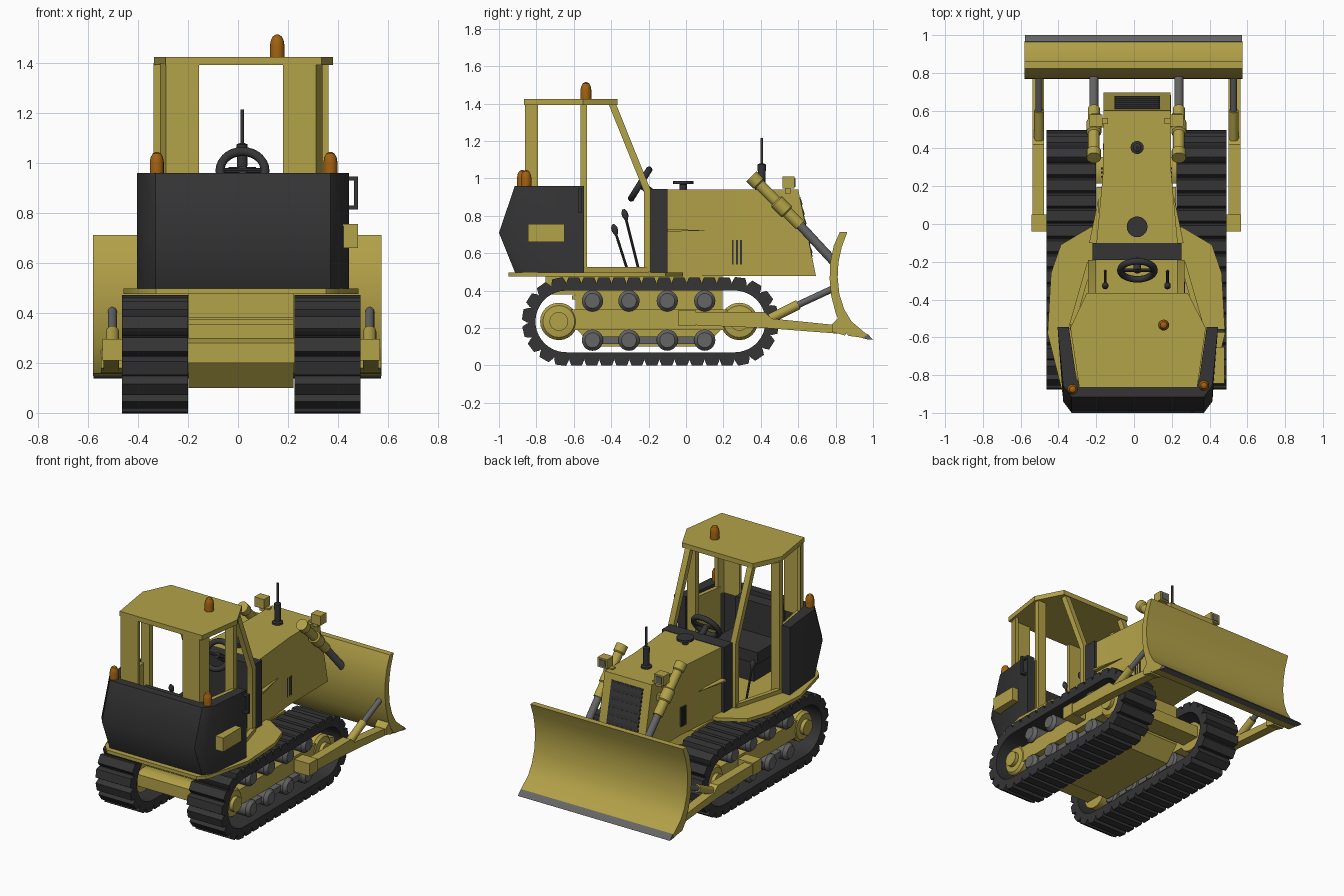
import bpy, bmesh, math
from mathutils import Vector

if "Cube" in bpy.data.objects:
    bpy.data.objects.remove(bpy.data.objects["Cube"])

C = 0.0125  # centre line of the machine


def material(name, rgb):
    m = bpy.data.materials.new(name)
    m.diffuse_color = (*rgb, 1)
    m.use_nodes = True
    m.node_tree.nodes["Principled BSDF"].inputs["Base Color"].default_value = m.diffuse_color
    return m


YEL = material("yellow_paint", (0.45, 0.36, 0.065))
DARK = material("dark_rubber", (0.035, 0.035, 0.037))
STEEL = material("steel", (0.13, 0.13, 0.13))
AMBER = material("amber", (0.36, 0.12, 0.005))


def mesh(name, verts, faces, mat, angle=32):
    me = bpy.data.meshes.new(name)
    me.from_pydata([tuple(v) for v in verts], [], faces)
    bm = bmesh.new()
    bm.from_mesh(me)
    bmesh.ops.recalc_face_normals(bm, faces=bm.faces)
    bm.to_mesh(me)
    bm.free()
    me.polygons.foreach_set("use_smooth", [True] * len(me.polygons))
    me.set_sharp_from_angle(angle=math.radians(angle))
    me.materials.append(mat)
    ob = bpy.data.objects.new(name, me)
    bpy.context.collection.objects.link(ob)
    return ob


def loft(name, loops, mat, angle=32):
    n = len(loops[0])
    verts = [v for lp in loops for v in lp]
    faces = [(k*n+i, k*n+(i+1) % n, (k+1)*n+(i+1) % n, (k+1)*n+i)
             for k in range(len(loops)-1) for i in range(n)]
    faces += [tuple(range(n)), tuple(range(len(verts)-n, len(verts)))]
    return mesh(name, verts, faces, mat, angle)


def side_prism(name, yz, x0, x1, mat):
    return loft(name, [[(x, y, z) for y, z in yz] for x in (x0, x1)], mat)


def plan_prism(name, xy, z0, z1, mat):
    return loft(name, [[(x, y, z) for x, y in xy] for z in (z0, z1)], mat)


def box(name, x0, x1, y0, y1, z0, z1, mat):
    return plan_prism(name, [(x0, y0), (x1, y0), (x1, y1), (x0, y1)], z0, z1, mat)


def turned(name, a, b, prof, mat, n=20):
    # prof: (radius, fraction along a-b)
    a, b = Vector(a), Vector(b)
    q = (b - a).to_track_quat('Z', 'Y')
    return loft(name, [[a + (b-a)*f + q @ Vector((r*math.cos(2*math.pi*i/n), r*math.sin(2*math.pi*i/n), 0))
                        for i in range(n)] for r, f in prof], mat)


def rod(name, a, b, r, mat, n=20):
    return turned(name, a, b, [(r, 0), (r, 1)], mat, n)


# crawler track path
YA, YB, ZC, R = -0.64, 0.26, 0.235, 0.2
L, ARC = YB - YA, math.pi * R


def path(d):
    d %= 2 * (L + ARC)
    if d < L:
        return Vector((0, YA + d, ZC)), Vector((0, 0, 1))
    if d < L + ARC:
        a = math.pi/2 - (d - L)/R
        return Vector((0, YB, ZC)), Vector((0, math.cos(a), math.sin(a)))
    if d < 2*L + ARC:
        return Vector((0, YB - (d - L - ARC), ZC)), Vector((0, 0, -1))
    a = -math.pi/2 - (d - 2*L - ARC)/R
    return Vector((0, YA, ZC)), Vector((0, math.cos(a), math.sin(a)))


def track(name, x0, x1):
    verts, faces, n, pads = [], [], 90, 38
    P = 2 * (L + ARC)
    for i in range(n):
        c, nv = path(i * P / n)
        for x, r in ((x0, .165), (x1, .165), (x1, .203), (x0, .203)):
            verts.append(c + nv*r + Vector((x, 0, 0)))
        j = (i + 1) % n
        faces += [(i*4+k, i*4+(k+1) % 4, j*4+(k+1) % 4, j*4+k) for k in range(4)]
    for i in range(pads):
        c, nv = path((i + .5) * P / pads)
        t = Vector((0, nv.z, -nv.y))
        b = len(verts)
        for x in (x0, x1):
            for u, r in ((-.039, .195), (.039, .195), (.039, .208), (.028, .236), (-.028, .236), (-.039, .208)):
                verts.append(c + nv*r + t*u + Vector((x, 0, 0)))
        faces += [tuple(range(b, b+6)), tuple(range(b+6, b+12))]
        faces += [(b+k, b+(k+1) % 6, b+6+(k+1) % 6, b+6+k) for k in range(6)]
    mesh(name, verts, faces, DARK)


def beacon(name, x, y, z, r, h):
    turned(name, (x, y, z), (x, y, z+h), [(r, 0), (r, .55), (.88*r, .75), (.6*r, .92), (.15*r, 1)], AMBER, 16)


# undercarriage, lift gear and cab parts, built once per side
for s, side in ((-1, "left"), (1, "right")):
    X = lambda d: C + s*d
    track(side + "_track", X(.213), X(.477))
    side_prism(side + "_track_frame", [(-.68, .19), (.29, .19), (.42, .21), (.42, .27), (.29, .3), (-.68, .3)],
               X(.25), X(.425), YEL)
    for y, nm in ((-.68, "sprocket"), (.285, "idler")):
        turned(f"{side}_{nm}", (X(.25), y, ZC), (X(.46), y, ZC),
               [(.1, 0), (.1, .78), (.085, .86), (.05, .88), (.05, 1)], YEL, 24)
    for y in (-.5, -.305, -.1, .1):
        for z in (.135, .345):
            turned(side + "_roller", (X(.23), y, z), (X(.455), y, z),
                   [(.045, 0), (.057, .06), (.057, .9), (.04, 1)], STEEL)
    box(side + "_roller_bar", X(.26), X(.42), -.5, .1, .115, .155, STEEL)
    # push arm with pivot and blade bracket
    box(side + "_arm_pivot", X(.44), X(.555), -.04, .05, .21, .295, YEL)
    side_prism(side + "_push_arm", [(-.02, .225), (.05, .215), (.42, .2), (.81, .17), (.81, .215), (.46, .25), (.42, .285), (.05, .285)],
               X(.488), X(.55), YEL)
    side_prism(side + "_blade_bracket", [(.78, .18), (.85, .16), (.87, .2), (.82, .26), (.78, .22)], X(.475), X(.56), YEL)
    rod(side + "_brace_tube", (X(.515), .45, .25), (X(.515), .6, .325), .026, YEL)
    rod(side + "_brace_rod", (X(.515), .58, .315), (X(.515), .785, .41), .018, STEEL)
    # lift cylinder
    cx = X(.225)
    turned(side + "_lift_cylinder", (cx, .35, 1.01), (cx, .61, .75),
           [(.038, 0), (.038, .14), (.03, .16), (.03, .5), (.04, .52), (.04, .72), (.032, .74), (.032, 1)], YEL)
    rod(side + "_lift_rod", (cx, .6, .76), (cx, .79, .555), .024, STEEL)
    box(side + "_cylinder_mount", X(.16), X(.25), .51, .55, .815, .855, YEL)
    # headlight
    box(side + "_headlight", X(.178), X(.25), .515, .58, .945, 1.01, YEL)
    box(side + "_headlight_lens", X(.19), X(.238), .58, .585, .955, 1.0, STEEL)
    box(side + "_headlight_bracket", X(.15), X(.22), .53, .56, .92, .95, YEL)
    # cab posts and inner lining
    plan_prism(side + "_rear_post", [(X(.168), -.86), (X(.3), -.86), (X(.325), -.79), (X(.30), -.79), (X(.285), -.835), (X(.168), -.835)],
               .9, 1.4, YEL)
    box(side + "_middle_post", X(.285), X(.35), -.565, -.53, .5, 1.4, YEL)
    plan_prism(side + "_cab_lining", [(X(.36), -.55), (X(.32), -.81), (X(.29), -.81), (X(.335), -.55)], .498, .95, YEL)
    side_prism(side + "_front_pillar", [(-.415, 1.4), (-.375, 1.4), (-.19, .94), (-.19, .5), (-.225, .5), (-.225, .93)],
               X(.215), X(.255), YEL)
    plan_prism(side + "_door_sill", [(X(.33), -.55), (X(.36), -.55), (X(.26), -.2), (X(.23), -.2)], .49, .525, YEL)
    # control levers
    for nm, d, y0, z0, y1, z1 in (("inner", .165, -.25, .5, -.325, .8), ("outer", .25, -.31, .5, -.38, .72)):
        rod(f"{side}_{nm}_lever", (X(d), y0, z0), (X(d), y1, z1), .007, DARK, 8)
        k = (X(d), y1 + .008, z1 - .025), (X(d), y1 - .01, z1 + .035)
        turned(f"{side}_{nm}_knob", *k, [(.007, 0), (.017, .4), (.017, .7), (.006, 1)], DARK, 12)
    # hood side fin and vent slots
    loft(side + "_hood_fin", [[(X(.19), -.1, z), (X(.25), -.1, z), (X(.2), .14, .722)] for z in (.715, .728)], YEL)
    for i in range(3):
        y = .245 + .022*i
        box(side + "_vent_slot", X(.17), X(.188), y, y + .01, .54, .67, DARK)

# belly and axle beams between the tracks
side_prism("belly", [(-.59, .48), (.195, .48), (.195, .2), (.1, .1), (-.5, .1), (-.59, .2)], C - .21, C + .21, YEL)
for nm, y in (("rear", -.68), ("front", .285)):
    side_prism(nm + "_axle_beam", [(y - .07, .2), (y + .07, .2), (y + .07, .28), (y + .03, .3), (y - .03, .3), (y - .07, .28)],
               C - .3, C + .3, YEL)
box("rear_crossbar", C - .21, C + .21, -.61, -.58, .352, .375, YEL)
box("rear_crossmember", C - .21, C + .21, -.75, -.55, .38, .48, YEL)

# deck plate
half = [(.24, -.015), (.4, -.11), (.452, -.26), (.47, -.58), (.39, -.9), (.34, -.95)]
plan_prism("deck_plate", [(C + x, y) for x, y in half] + [(C - x, y) for x, y in half[::-1]], .475, .498, YEL)

# rear body: U-shaped shell bulging backwards
CT = .02


def u_loop(z, yr):
    out = [(.425, -.545), (.395, yr + .06), (.35, yr)]
    inn = [(.29, -.86), (.325, -.82), (.365, -.545)]
    h = out + [(-x, y) for x, y in out[::-1]]
    h += [(-x, y) for x, y in inn[::-1]] + inn
    return [(CT + x, y, z) for x, y in h]


loft("rear_body", [u_loop(.498, -.915), u_loop(.71, -1), u_loop(.96, -.915)], DARK, 42)
box("side_box", .40, .48, -.845, -.65, .66, .755, YEL)
for z in (.815, .93):
    box("grab_handle_end", .42, .48, -.575, -.555, z, z + .016, DARK)
box("grab_handle", .464, .48, -.575, -.555, .815, .946, DARK)

# roof
plan_prism("roof", [(-.25, -.365), (.285, -.365), (.38, -.55), (.335, -.865), (-.29, -.865), (-.337, -.55)], 1.392, 1.425, YEL)
beacon("roof_beacon", .157, -.535, 1.42, .029, .095)
beacon("left_rear_beacon", -.325, -.875, .955, .028, .09)
beacon("right_rear_beacon", .37, -.855, .955, .028, .09)

# seat
box("seat_base", C - .12, C + .12, -.8, -.58, .498, .64, DARK)
box("seat_cushion", C - .17, C + .17, -.83, -.55, .64, .72, DARK)
box("seat_back", C - .16, C + .16, -.86, -.78, .72, .93, DARK)

# steering wheel
bpy.ops.mesh.primitive_torus_add(major_radius=.09, minor_radius=.018, major_segments=28, minor_segments=10,
                                 location=(.018, -.245, .97), rotation=(math.radians(58), 0, 0))
wheel = bpy.context.object
wheel.name = "steering_wheel"
wheel.data.materials.append(DARK)
bpy.ops.object.shade_smooth()
rod("steering_column", (.018, -.25, .973), (.018, -.15, .9), .02, DARK, 12)
rod("steering_spoke", (.018 - .09, -.245, .97), (.018 + .09, -.245, .97), .01, DARK, 8)

# engine hood, firewall and grille
HX = .0165
hood = []
for y0, y1, w in ((-.1, -.1, .215), (.28, .28, .18), (.6, .695, .178)):
    hood.append([(HX - w, y1, .478), (HX + w, y1, .478), (HX + w, y0, .94), (HX - w, y0, .94)])
loft("engine_hood", hood, YEL)
box("firewall", HX - .235, HX + .235, -.19, -.1, .498, .943, DARK)
G = lambda z: .6 + (.94 - z) * .095 / .462
side_prism("grille", [(G(z) + o, z) for z, o in ((.9, -.02), (.9, .003), (.58, .003), (.58, -.02))], HX - .12, HX + .12, DARK)
for i in range(6):
    z = .6 + .052*i
    side_prism("grille_slat", [(G(z), z), (G(z) + .008, z), (G(z + .03) + .004, z + .03), (G(z + .03), z + .03)],
               HX - .115, HX + .115, DARK)

# exhaust and filler cap on the hood
turned("exhaust_stack", (C + .004, .405, .935), (C + .004, .405, 1.215),
       [(.035, 0), (.035, .06), (.02, .08), (.022, .5), (.007, .52), (.007, 1)], DARK, 16)
turned("filler_cap", (HX, -.015, .93), (HX, -.015, .985), [(.02, 0), (.02, .7), (.055, .72), (.055, 1)], DARK, 20)

# blade
front = [(.862, .712), (.832, .63), (.815, .55), (.811, .47), (.82, .38), (.846, .3), (.885, .235), (.97, .163)]
back = [(.945, .148), (.868, .158), (.835, .2), (.8, .28), (.777, .37), (.768, .46), (.771, .55), (.79, .64), (.822, .712)]
side_prism("blade", front + back, -.58, .575, YEL)
side_prism("cutting_edge", [(.965, .17), (.975, .164), (1.0, .137), (.965, .14), (.93, .15)], -.578, .573, STEEL)
